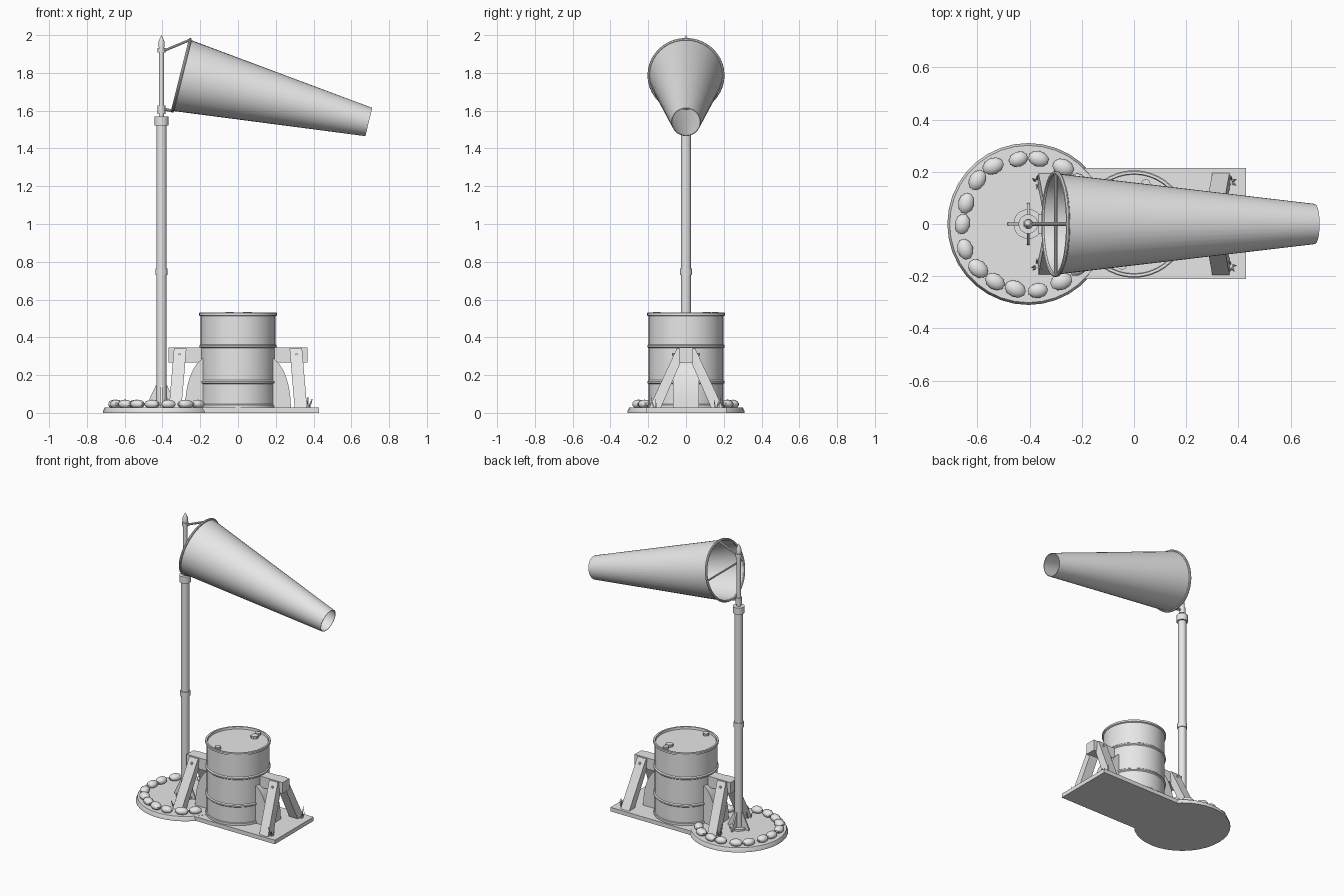
import bpy, bmesh, math, random
from mathutils import Vector, Matrix

if "Cube" in bpy.data.objects:
    bpy.data.objects.remove(bpy.data.objects["Cube"])

random.seed(4)
GREY = bpy.data.materials.new("plain grey")
GREY.diffuse_color = (0.8, 0.8, 0.8, 1)
GREY.use_nodes = True
GREY.node_tree.nodes["Principled BSDF"].inputs["Base Color"].default_value = GREY.diffuse_color
POLE_X = -0.405


def finish(name, bm, smooth=True, matrix=None):
    if matrix:
        bm.transform(matrix)
    bmesh.ops.recalc_face_normals(bm, faces=bm.faces)
    me = bpy.data.meshes.new(name)
    bm.to_mesh(me)
    bm.free()
    me.materials.append(GREY)
    ob = bpy.data.objects.new(name, me)
    bpy.context.collection.objects.link(ob)
    if smooth:
        bpy.ops.object.select_all(action='DESELECT')
        ob.select_set(True)
        bpy.context.view_layer.objects.active = ob
        bpy.ops.object.shade_smooth_by_angle(angle=math.radians(35))
    return ob


def lathe(name, prof, seg=32, matrix=None, loop=False):
    """Revolve (radius, height) points about z; loop joins last to first."""
    bm = bmesh.new()
    rings = []
    for r, z in prof:
        if r < 1e-5:
            rings.append([bm.verts.new((0, 0, z))])
        else:
            rings.append([bm.verts.new((r * math.cos(2 * math.pi * i / seg),
                                        r * math.sin(2 * math.pi * i / seg), z)) for i in range(seg)])
    pairs = list(zip(rings, rings[1:])) + ([(rings[-1], rings[0])] if loop else [])
    for a, b in pairs:
        for i in range(seg):
            j = (i + 1) % seg
            if len(a) == 1:
                bm.faces.new((a[0], b[j], b[i]))
            elif len(b) == 1:
                bm.faces.new((a[i], a[j], b[0]))
            else:
                bm.faces.new((a[i], a[j], b[j], b[i]))
    return finish(name, bm, True, matrix)


def rod(name, a, b, r, seg=10):
    a, b = Vector(a), Vector(b)
    d = b - a
    m = Matrix.Translation(a) @ d.to_track_quat('Z', 'Y').to_matrix().to_4x4()
    return lathe(name, [(0, 0), (r, 0), (r, d.length), (0, d.length)], seg, m)


def loft_box(name, c0, h0, c1, h1):
    """Box between two horizontal rectangles (centre, half sizes)."""
    bm = bmesh.new()
    lo, hi = [[bm.verts.new((c[0] + sx * h[0], c[1] + sy * h[1], c[2]))
               for sx, sy in ((-1, -1), (1, -1), (1, 1), (-1, 1))] for c, h in ((c0, h0), (c1, h1))]
    bm.faces.new(lo)
    bm.faces.new(hi)
    for i in range(4):
        j = (i + 1) % 4
        bm.faces.new((lo[i], lo[j], hi[j], hi[i]))
    return finish(name, bm, False)


def prism(name, pts, half, matrix, smooth=False):
    """Profile in local xz, thickened along y."""
    bm = bmesh.new()
    a = [bm.verts.new((x, -half, z)) for x, z in pts]
    b = [bm.verts.new((x, half, z)) for x, z in pts]
    bm.faces.new(a)
    bm.faces.new(b)
    for i in range(len(pts)):
        j = (i + 1) % len(pts)
        bm.faces.new((a[i], a[j], b[j], b[i]))
    return finish(name, bm, smooth, matrix)


at_pole = Matrix.Translation((POLE_X, 0, 0))

# ground pieces
loft_box("ground_slab", (0, 0.002, 0), (0.43, 0.212), (0, 0.002, 0.028), (0.43, 0.212))
lathe("round_base", [(0, 0), (0.31, 0), (0.31, 0.008), (0.301, 0.029), (0, 0.029)], 36, at_pole)

# stones around the round base
for k in range(15):
    ang = math.radians(40 + 20 * k + random.uniform(-2, 2))
    r = 0.256 + random.uniform(-0.006, 0.006)
    bm = bmesh.new()
    bmesh.ops.create_uvsphere(bm, u_segments=10, v_segments=7, radius=1)
    s = random.uniform(0.92, 1.08)
    m = (Matrix.Translation((POLE_X + r * math.cos(ang), r * math.sin(ang), 0.046))
         @ Matrix.Rotation(ang + math.pi / 2 + random.uniform(-0.25, 0.25), 4, 'Z')
         @ Matrix.Diagonal((0.041 * s, 0.031 * s, 0.024, 1)))
    finish("stone", bm, True, m)

# pole with collars, then thin mast with pointed cap
lathe("pole_flange", [(0, 0.025), (0.057, 0.025), (0.057, 0.042), (0, 0.042)], 20, at_pole)
lathe("pole", [(0, 0.03), (0.027, 0.03), (0.027, 1.53), (0, 1.53)], 20, at_pole)
lathe("pole_joint", [(0, 0.73), (0.032, 0.73), (0.032, 0.765), (0, 0.765)], 20, at_pole)
lathe("pole_top_collar", [(0, 1.522), (0.037, 1.522), (0.037, 1.568), (0, 1.568)], 20, at_pole)
lathe("mast", [(0, 1.56), (0.014, 1.56), (0.014, 1.95), (0, 1.95)], 14, at_pole)
for z0, z1 in ((1.582, 1.628), (1.908, 1.932)):
    lathe("mast_sleeve", [(0, z0), (0.02, z0), (0.02, z1), (0, z1)], 14, at_pole)
lathe("mast_cap", [(0, 1.935), (0.017, 1.935), (0.017, 1.962), (0.008, 1.985), (0, 2.0)], 14, at_pole)
for k in range(4):
    prism("pole_gusset", [(0.02, 0.029), (0.08, 0.029), (0.08, 0.04), (0.03, 0.145), (0.02, 0.145)],
          0.005, at_pole @ Matrix.Rotation(k * math.pi / 2, 4, 'Z'))

# wind sock: open tapered shell, mouth hoop and support arms
mouth, tail = Vector((-0.30, 0, 1.787)), Vector((0.6925, 0, 1.54))
axis = tail - mouth
L = axis.length
sock_m = Matrix.Translation(mouth) @ Matrix.Rotation(math.atan2(axis.x, axis.z), 4, 'Y')
lathe("wind_sock", [(0.194, 0), (0.077, L), (0.073, L), (0.19, 0)], 40, sock_m, True)
lathe("sock_hoop", [(0.196 + 0.008 * math.cos(t * math.pi / 4), 0.008 * math.sin(t * math.pi / 4))
                    for t in range(8)], 40, sock_m, True)
rod("hoop_crossbar", (-0.30, -0.194, 1.787), (-0.30, 0.194, 1.787), 0.006)
rod("upper_arm", (POLE_X, 0, 1.912), (-0.254, 0, 1.975), 0.007)
rod("lower_arm", (POLE_X, 0, 1.612), (-0.347, 0, 1.598), 0.008)

# barrel with rims, rolling hoops and a sunken lid
prof = [(0, 0.028), (0.203, 0.028), (0.203, 0.042), (0.198, 0.046)]
for z in (0.163, 0.353):
    prof += [(0.198, z - 0.01), (0.205, z - 0.004), (0.205, z + 0.004), (0.198, z + 0.01)]
prof += [(0.198, 0.512), (0.206, 0.516), (0.206, 0.528), (0.202, 0.531),
         (0.192, 0.531), (0.19, 0.516), (0, 0.516)]
lathe("barrel", prof, 40)
for x, y, r in ((-0.045, -0.155, 0.02), (0.05, 0.11, 0.024), (0.045, 0.155, 0.018)):
    lathe("barrel_bung", [(0, 0.51), (r, 0.51), (r, 0.533), (0, 0.533)], 10,
          Matrix.Translation((x, y, 0)))

# mirrored trestles either side of the barrel
for s in (-1, 1):
    loft_box("trestle_beam", (s * 0.28, 0, 0.268), (0.088, 0.037), (s * 0.28, 0, 0.345), (0.088, 0.037))
    for t in (-1, 1):
        loft_box("trestle_leg", (s * 0.333, t * 0.165, 0.025), (0.033, 0.031),
                 (s * 0.306, t * 0.022, 0.342), (0.033, 0.026))
        rod("leg_bolt", (s * 0.31, t * 0.02, 0.308), (s * 0.31, t * 0.073, 0.308), 0.008, 8)
        # grass tuft beside each foot
        for k in range(5):
            a = k * 1.26 + random.random()
            bx, by = s * 0.372 + 0.008 * math.cos(a), t * 0.16 + 0.012 * math.sin(a)
            h = random.uniform(0.035, 0.07)
            loft_box("grass_blade", (bx, by, 0.027), (0.004, 0.004),
                     (bx + 0.014 * math.cos(a), by + 0.016 * math.sin(a), 0.028 + h), (0.0006, 0.0006))
    # rounded wedge against the barrel
    arc = [(s * (0.15 + 0.13 * math.cos(u * math.pi / 20)), 0.028 + 0.272 * math.sin(u * math.pi / 20))
           for u in range(11)]
    prism("barrel_wedge", arc + [(s * 0.15, 0.028)], 0.07, Matrix.Identity(4), True)
